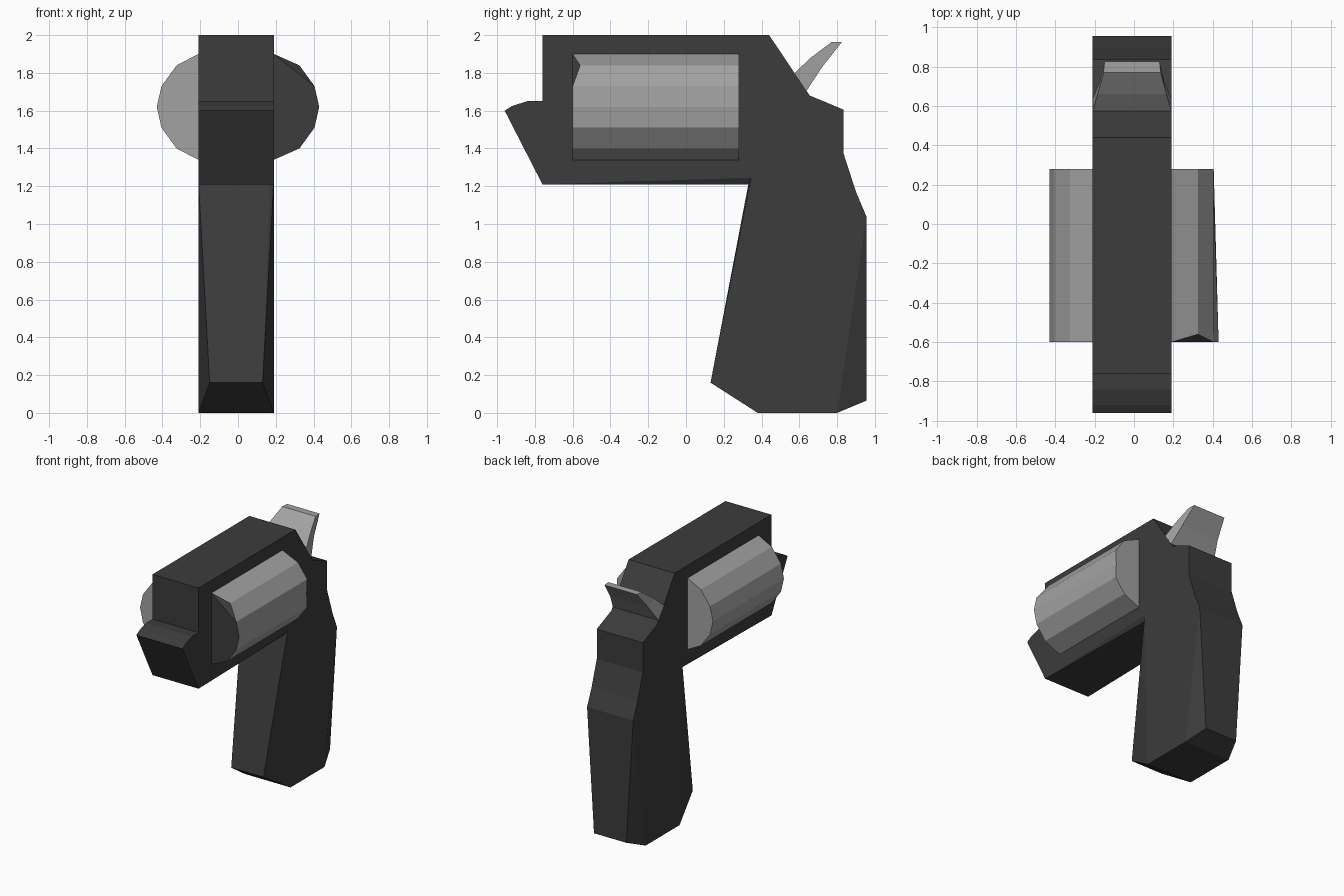
import bpy, bmesh

if "Cube" in bpy.data.objects:
    bpy.data.objects.remove(bpy.data.objects["Cube"])

CX = -0.01   # middle plane of the frame
W = 0.20     # half width of the frame


def material(name, v):
    m = bpy.data.materials.new(name)
    m.diffuse_color = (v, v, v, 1)
    m.use_nodes = True
    m.node_tree.nodes["Principled BSDF"].inputs["Base Color"].default_value = m.diffuse_color
    return m


DARK = material("dark_metal", 0.045)
STEEL = material("steel", 0.36)


def make(name, verts, faces, mats, dark_faces=()):
    bm = bmesh.new()
    vs = [bm.verts.new(v) for v in verts]
    for i, f in enumerate(faces):
        face = bm.faces.new([vs[j] for j in f])
        face.material_index = 1 if i in dark_faces else 0
    bmesh.ops.recalc_face_normals(bm, faces=bm.faces[:])
    mesh = bpy.data.meshes.new(name)
    bm.to_mesh(mesh)
    bm.free()
    for m in mats:
        mesh.materials.append(m)
    ob = bpy.data.objects.new(name, mesh)
    bpy.context.collection.objects.link(ob)
    return ob


def slab(name, profile, rim, sides, mat):
    """Profile of (y, z, half width) points mirrored to both sides of CX."""
    n = len(profile)
    verts = [(CX + s * w, y, z) for s in (1, -1) for y, z, w in profile]
    faces = []
    for i in range(rim):
        j = (i + 1) % rim
        faces.append((i, j, j + n, i + n))
    for f in sides:
        faces.append(f)
        faces.append([k + n for k in reversed(f)])
    return make(name, verts, faces, [mat])


# Frame, barrel and grip; the last point is the outer corner under the barrel
frame = [(-.76, 2, W), (.44, 2, W), (.655, 1.68, W), (.835, 1.605, W),
         (.835, 1.37, W), (.90, 1.17, W), (.955, 1.04, W), (.955, .065, .14),
         (.80, 0, W), (.38, 0, W), (.13, .16, .14), (.33, 1.21, .18),
         (-.76, 1.21, W), (-.96, 1.60, W), (-.92, 1.625, W), (-.84, 1.65, W),
         (-.76, 1.65, W), (.345, 1.245, W)]
slab("frame_and_grip", frame, 17,
     [[0, 1, 2, 3, 4, 5, 6, 8, 9, 17, 12, 13, 14, 15, 16],
      [6, 7, 8], [9, 10, 17], [10, 11, 17], [11, 12, 17]], DARK)

# Hammer, tapering towards its tip
hammer = [(.575, 1.80, W), (.66, 1.88, .175), (.77, 1.963, .145),
          (.825, 1.963, .14), (.72, 1.83, .165), (.635, 1.70, W)]
slab("hammer", hammer, 6, [[0, 1, 4, 5], [1, 2, 3, 4]], STEEL)

# Drum halves bulging out of each side, rooted slightly inside the frame
arc = [(.15, 1.90), (.20, 1.90), (.325, 1.84), (.405, 1.73), (.43, 1.62),
       (.405, 1.51), (.325, 1.40), (.20, 1.34), (.15, 1.34)]
n = len(arc)
for side, name in ((1, "drum_right"), (-1, "drum_left")):
    front = [[side * x, -.60, z] for x, z in arc]
    back = [[side * x, .28, z] for x, z in arc]
    for ring in (front, back):
        for i in (1, 7):
            ring[i][0] = CX + side * W
    caps = [list(range(n))]
    if side == 1:
        # dented front corner and flattened rear edge on the right half
        front[2][1] = -.56
        back[4][0] = .40
        caps = [[0, 1, 3, 4, 5, 6, 7, 8], [1, 2, 3]]
    faces = caps + [list(range(n, 2 * n))]
    faces += [(i, (i + 1) % n, (i + 1) % n + n, i + n) for i in range(n)]
    make(name, front + back, faces, [STEEL, DARK],
         range(2) if side == 1 else ())
